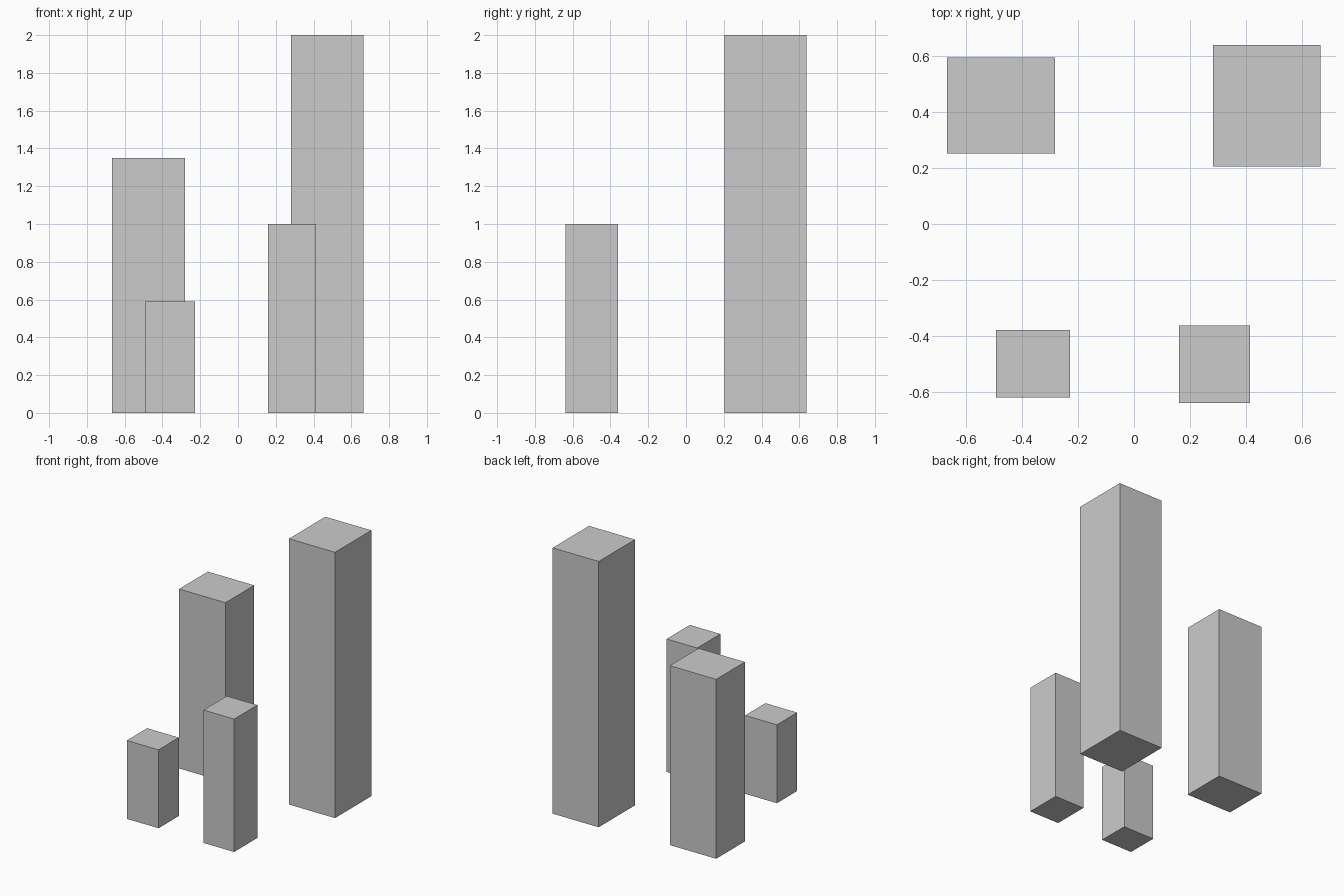
import bpy

if "Cube" in bpy.data.objects:
    bpy.data.objects.remove(bpy.data.objects["Cube"])


def block(name, x0, x1, y0, y1, height):
    """Upright closed box standing on the ground."""
    bpy.ops.mesh.primitive_cube_add(
        size=1, location=((x0 + x1) / 2, (y0 + y1) / 2, height / 2))
    ob = bpy.context.object
    ob.name = name
    ob.scale = (x1 - x0, y1 - y0, height)
    bpy.ops.object.transform_apply(location=False, rotation=False, scale=True)
    return ob


# Two larger towers at the back
block("back_left_tower", -0.667, -0.281, 0.252, 0.594, 1.35)
block("back_right_tower", 0.281, 0.664, 0.205, 0.637, 2.0)

# Two smaller towers at the front
block("front_left_tower", -0.492, -0.228, -0.619, -0.378, 0.59)
block("front_right_tower", 0.160, 0.414, -0.637, -0.361, 1.0)
